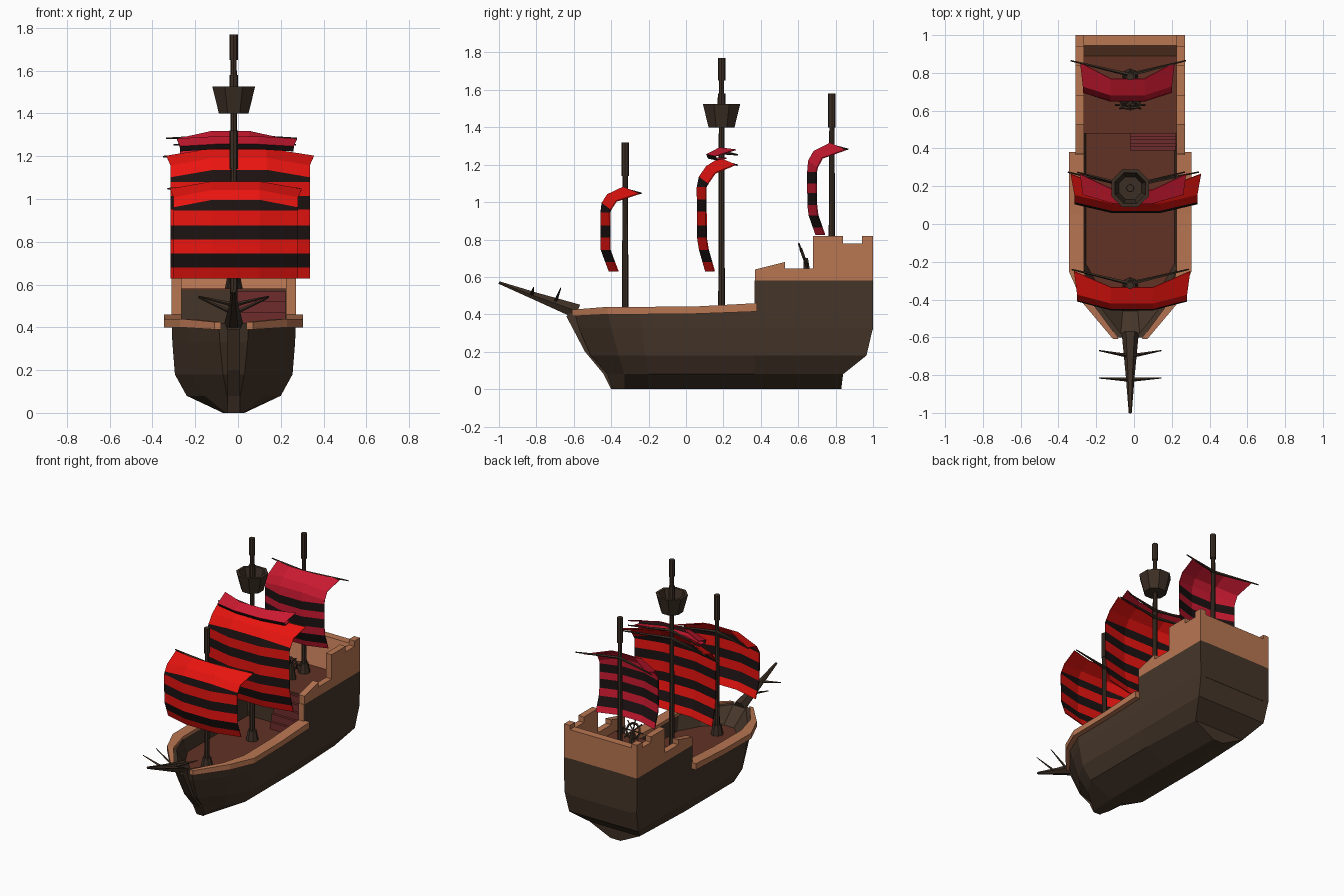
import bpy, bmesh, math
from mathutils import Vector

if "Cube" in bpy.data.objects:
    bpy.data.objects.remove(bpy.data.objects["Cube"])

CX = -0.02  # ship centre line


def material(name, rgb):
    m = bpy.data.materials.new(name)
    m.diffuse_color = (*rgb, 1)
    m.use_nodes = True
    m.node_tree.nodes["Principled BSDF"].inputs["Base Color"].default_value = m.diffuse_color
    return m


HULL = material("dark_wood", (0.06, 0.036, 0.022))
TAN = material("light_wood", (0.48, 0.18, 0.085))
DECK = material("deck_wood", (0.12, 0.032, 0.018))
SPAR = material("spar_wood", (0.045, 0.028, 0.018))
STEP = material("step_wood", (0.16, 0.025, 0.025))
RED = material("red_cloth", (0.82, 0.007, 0.005))
CRIMSON = material("crimson_cloth", (0.6, 0.01, 0.03))
BLACK = material("black_cloth", (0.012, 0.006, 0.006))


def build(name, verts, faces, mats, fmat=None):
    me = bpy.data.meshes.new(name)
    me.from_pydata([tuple(v) for v in verts], [], faces)
    for m in mats:
        me.materials.append(m)
    if fmat:
        for p, i in zip(me.polygons, fmat):
            p.material_index = i
    bm = bmesh.new()
    bm.from_mesh(me)
    bmesh.ops.recalc_face_normals(bm, faces=bm.faces)
    bm.to_mesh(me)
    bm.free()
    ob = bpy.data.objects.new(name, me)
    bpy.context.collection.objects.link(ob)
    return ob


def loft(name, rings, mat, cap_mat=None):
    n = len(rings[0])
    verts = [v for r in rings for v in r]
    faces = [(k*n+i, k*n+(i+1) % n, (k+1)*n+(i+1) % n, (k+1)*n+i)
             for k in range(len(rings)-1) for i in range(n)]
    faces += [tuple(range(n))[::-1], tuple(range(len(verts)-n, len(verts)))]
    fmat = [0]*(len(faces)-1) + [1 if cap_mat else 0]
    return build(name, verts, faces, [mat] + ([cap_mat] if cap_mat else []), fmat)


def prism(name, yz, x0, x1, mat):
    return loft(name, [[(x, y, z) for y, z in yz] for x in (x0, x1)], mat)


def box(name, x, y, z, mat):
    return prism(name, [(y[0], z[0]), (y[1], z[0]), (y[1], z[1]), (y[0], z[1])], x[0], x[1], mat)


def tube(name, stops, mat=SPAR, n=6):
    # stops: (point, radius) pairs along a straight run
    d = Vector(stops[-1][0]) - Vector(stops[0][0])
    q = d.to_track_quat('Z', 'Y')
    rings = [[Vector(p) + q @ Vector((r*math.cos(a*math.tau/n), r*math.sin(a*math.tau/n), 0))
              for a in range(n)] for p, r in stops]
    return loft(name, rings, mat)


# Hull: stacked plan outlines, then over the bulwark and down to the deck
levels = [
    (0.00, [(.02, -.40), (.04, -.33), (.05, -.20), (.05, .37), (.04, .83)]),
    (0.08, [(.03, -.42), (.14, -.33), (.22, -.20), (.22, .37), (.20, .84)]),
    (0.18, [(.05, -.51), (.19, -.36), (.275, -.22), (.275, .37), (.275, .965)]),
    (0.33, [(.065, -.575), (.21, -.40), (.287, -.24), (.287, .37), (.287, 1.0)]),
    (0.42, [(.07, -.60), (.22, -.42), (.29, -.25), (.29, .37), (.29, 1.0)]),
    (0.42, [(.05, -.58), (.19, -.40), (.245, -.24), (.245, .37), (.245, .95)]),
    (0.32, [(.04, -.46), (.15, -.36), (.235, -.21), (.235, .37), (.235, .95)]),
]
loft("hull", [[(CX+w, y, z) for w, y in pts] + [(CX-w, y, z) for w, y in reversed(pts)]
              for z, pts in levels], HULL, DECK)

# Stem post at the bow
prism("stem_post", [(-.40, .0), (-.44, .08), (-.54, .20), (-.64, .39), (-.61, .42),
                    (-.56, .40), (-.48, .20), (-.38, .08)], CX-.03, CX+.03, HULL)

# Rails and stern walls, one per side
rail = [(.09, .06, -.61, .39, .425), (.25, .20, -.42, .40, .44), (.325, .245, -.25, .40, .44),
        (.325, .245, .05, .403, .442), (.325, .245, .38, .415, .46)]
wall_top = [(1, .58), (.37, .58), (.37, .64), (.53, .68), (.53, .645), (.68, .645), (.68, .82),
            (.84, .82), (.84, .78), (.94, .78), (.94, .82), (1, .82)]
for s, side in ((-1, "left"), (1, "right")):
    loft(side + "_rail", [[(CX+s*o, y, b), (CX+s*o, y, t), (CX+s*i, y, t), (CX+s*i, y, b)]
                          for o, i, y, b, t in rail], TAN)
    a, b = CX+s*.245, CX+s*.29
    box(side + "_stern_wall", (a, b), (.37, 1), (.42, .58), HULL)
    prism(side + "_stern_rail", wall_top, a, b, TAN)
    box(side + "_stern_wall_end", (a, b), (.366, .37), (.46, .58), TAN)

# Raised stern deck and back wall
box("stern_deck_block", (CX-.245, CX+.245), (.48, 1.0), (.32, .575), HULL)
box("stern_deck", (CX-.245, CX+.245), (.48, .99), (.575, .582), DECK)
box("stern_back_wall", (CX-.245, CX+.245), (.98, 1.0), (.42, .582), HULL)
prism("stern_back_rail", [(1, .58), (1, .79), (.945, .79), (.89, .58)], CX-.245, CX+.245, TAN)

# Stairs
for k in range(5):
    box("stair_%d" % (k+1), (-.02, .222), (.39+k*.018, .48), (.32+k*.05, .37+k*.05), STEP)

# Bowsprit with little crossed spars
tube("bowsprit", [((CX, -.58, .415), .045), ((CX, -.80, .495), .024), ((CX, -1.0, .57), .008)])
for y, z, dy, dz in ((-.70, .465, .03, .075), (-.825, .505, .01, .04)):
    for s in (-1, 1):
        tube("bow_spar", [((CX, y, z), .011), ((CX+s*.165, y+dy, z+dz), .003)], n=4)

# Masts: flared foot, shaft, thicker top
for name, y, foot, neck, top in (("fore_mast", -.325, .32, 1.14, 1.32),
                                 ("main_mast", .19, .32, 1.65, 1.77),
                                 ("stern_mast", .78, .58, 1.40, 1.58)):
    tube(name, [((CX, y, z), r) for z, r in
                ((foot, .042), (foot+.07, .028), (foot+.07, .018), (neck, .014),
                 (neck, .02), (top, .02))], n=8)

# Crow's nest: open cup with a floor
loft("crows_nest", [[(CX+r*math.cos(a*math.tau/8+.39), .19+r*math.sin(a*math.tau/8+.39), z)
                     for a in range(8)]
                    for z, r in ((1.40, .075), (1.525, .108), (1.525, .088), (1.43, .065))], SPAR)
tube("nest_collar", [((CX, .19, 1.42), .022), ((CX, .19, 1.58), .02)], n=8)


def sail(name, cx, w, my, rows, colours, cloth, drop=.035):
    # four columns, ends swept back, top corners pulled out to the yard
    verts, faces = [], []
    for k, (dy, z) in enumerate(rows):
        last = k == len(rows)-1
        for u in (-1, -.38, .38, 1):
            e = abs(u) == 1
            verts.append((cx + u*w*(1.06 if last and e else 1),
                          my + dy + ((.085 if last else .047) if e else 0),
                          z - (drop if e and k >= len(rows)-3 else 0)))
    for k in range(len(rows)-1):
        faces += [(k*4+i, k*4+i+1, k*4+i+5, k*4+i+4) for i in range(3)]
    ob = build(name, verts, faces, [cloth, BLACK],
               [int(c == "B") for c in colours for _ in range(3)])
    m = ob.modifiers.new("thickness", 'SOLIDIFY')
    m.thickness = .006
    m.offset = 0
    return ob


def belly(zs):
    # forward bulge of the cloth by height
    key = [(0, -.085), (.25, -.128), (.78, -.13), (.9, -.105), (1, -.01)]
    rows = []
    for z in zs:
        t = (z-zs[0])/(zs[-1]-zs[0])
        for (t0, a), (t1, b) in zip(key, key[1:]):
            if t <= t1 + 1e-6:
                rows.append((a+(b-a)*(t-t0)/(t1-t0), z))
                break
    return rows


sail("fore_sail", -.01, .29, -.325,
     belly([.63, .68, .745, .81, .875, .945, .995, 1.04, 1.08]), "RBRBRBRR", RED)
sail("main_sail", .01, .325, .19,
     belly([.63, .68, .745, .81, .875, .95, 1.015, 1.08, 1.135, 1.19, 1.235]), "RBRBRBRBRR", RED)
sail("stern_sail", -.035, .235, .78,
     belly([.825, .865, .93, .985, 1.05, 1.10, 1.16, 1.22, 1.27, 1.315]), "RBRBRBRRR", CRIMSON)
sail("furled_topsail", -.005, .265, .19,
     [(-.02, 1.235), (-.07, 1.235), (-.08, 1.255), (-.01, 1.29)], "RBR", CRIMSON, drop=.01)

# Yards swept back from each mast
for name, y, z, x0, x1 in (("fore_yard", -.325, 1.06, -.33, .29), ("main_yard", .19, 1.21, -.35, .345),
                           ("topsail_yard", .19, 1.265, -.30, .27), ("stern_yard", .78, 1.295, -.335, .275)):
    for x in (x0, x1):
        tube(name, [((CX, y+.01, z), .011), ((x, y+.085, z-.012), .004)], n=5)

# Steering wheel on a post, leaning forward
c = Vector((CX, .63, .705))
up = Vector((0, -.35, .94)).normalized()
bpy.ops.mesh.primitive_torus_add(location=c, rotation=(math.radians(90+20), 0, 0), major_radius=.052,
                                 minor_radius=.008, major_segments=10, minor_segments=4)
wheel = bpy.context.object
wheel.name = "wheel_rim"
wheel.data.materials.append(SPAR)
for k in range(4):
    d = (Vector((1, 0, 0))*math.cos(k*math.pi/4) + up*math.sin(k*math.pi/4))*.08
    tube("wheel_spoke", [(c-d, .005), (c+d, .005)], n=4)
tube("wheel_post", [((CX, .65, .58), .025), ((CX, .64, .70), .014)])
